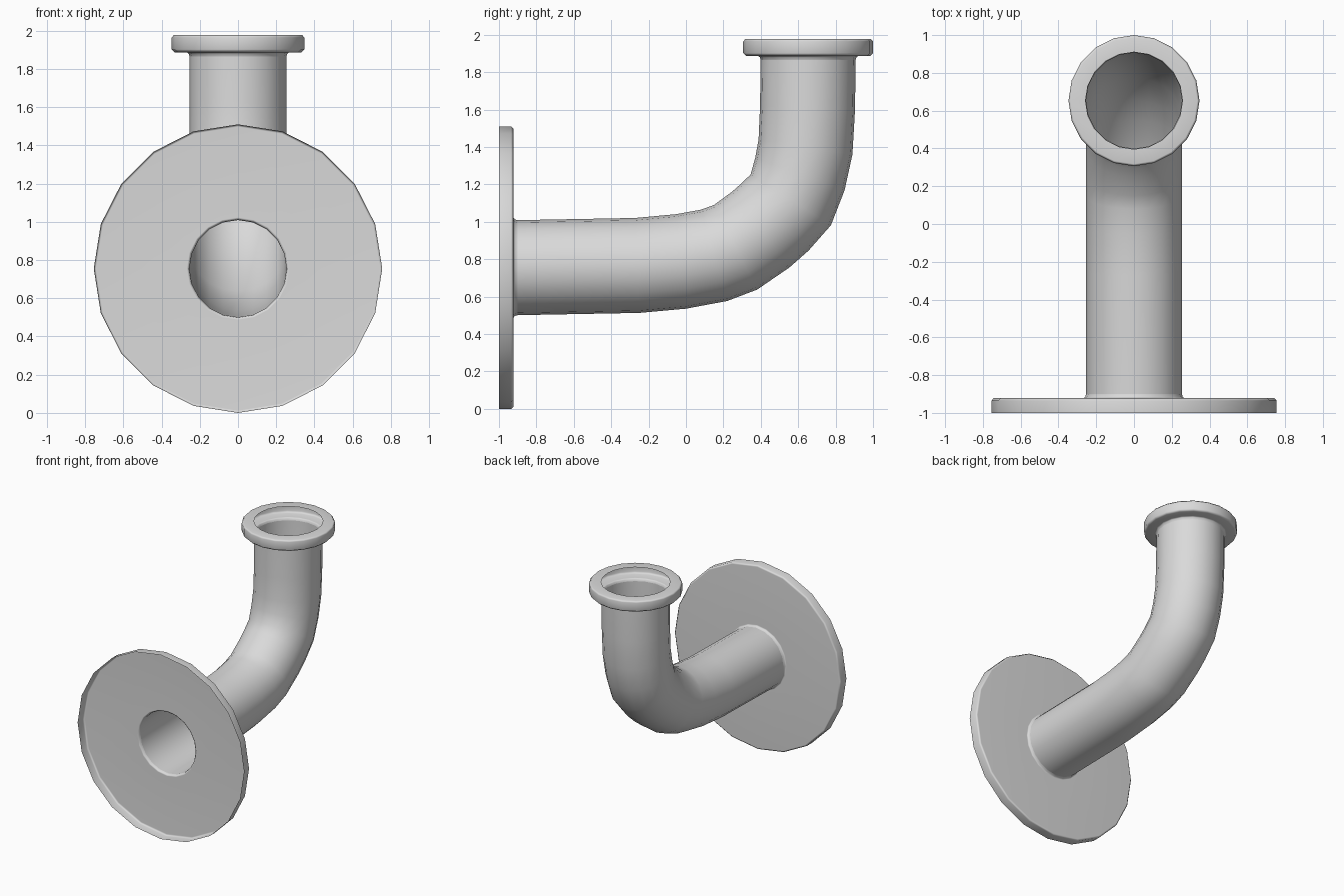
import bpy, bmesh, math
from mathutils import Vector

cube = bpy.data.objects.get("Cube")
if cube:
    bpy.data.objects.remove(cube, do_unlink=True)

SIDES = 20
PIPE_R = 0.254
BASE_Z = 0.755
END_Y = 0.653

metal = bpy.data.materials.new("grey metal")
metal.use_nodes = True
GREY = (0.7, 0.7, 0.7, 1)
metal.diffuse_color = GREY
metal.node_tree.nodes["Principled BSDF"].inputs["Base Color"].default_value = GREY


def ring(center, up, radius):
    """Circle of points spanned by the x axis and the given up direction."""
    steps = [2 * math.pi * i / SIDES for i in range(SIDES)]
    return [center + radius * (up * math.cos(a) + Vector((math.sin(a), 0, 0))) for a in steps]


def loft(name, rings):
    """Skin a chain of rings as an open shell."""
    bm = bmesh.new()
    loops = [[bm.verts.new(p) for p in r] for r in rings]
    for a, b in zip(loops, loops[1:]):
        for i in range(SIDES):
            j = (i + 1) % SIDES
            bm.faces.new((a[i], a[j], b[j], b[i]))
    mesh = bpy.data.meshes.new(name)
    bm.to_mesh(mesh)
    bm.free()
    mesh.materials.append(metal)
    obj = bpy.data.objects.new(name, mesh)
    bpy.context.collection.objects.link(obj)
    bpy.ops.object.select_all(action="DESELECT")
    obj.select_set(True)
    bpy.context.view_layer.objects.active = obj
    bpy.ops.object.shade_smooth_by_angle(angle=math.radians(50))
    weighted = obj.modifiers.new("flat plates", "WEIGHTED_NORMAL")
    weighted.keep_sharp = True
    return obj


# Wall flange: open-fronted rim, chamfered back edge, plate, fillet into the pipe
base_profile = [(0.755, -1), (0.755, -0.935), (0.742, -0.922),
                (0.268, -0.922), (0.258, -0.916), (PIPE_R, -0.9)]
loft("base_flange", [ring(Vector((0, y, BASE_Z)), Vector((0, 0, 1)), r)
                     for r, y in base_profile])

# Bent pipe: outer and inner points (y, z) of each cross-section of the bend
bend = [((-0.9, 0.505), (-0.9, 1.005)), ((-0.25, 0.517), (-0.27, 1.017)),
        ((0, 0.537), (-0.05, 1.04)), ((0.22, 0.577), (0.08, 1.065)),
        ((0.38, 0.638), (0.15, 1.09)), ((0.55, 0.758), (0.25, 1.16)),
        ((0.65, 0.85), (0.3, 1.2)), ((0.77, 0.985), (0.35, 1.25)),
        ((0.845, 1.17), (0.373, 1.34)), ((0.888, 1.36), (0.39, 1.44)),
        ((0.9, 1.6), (0.4, 1.62)), ((0.903, 1.865), (0.403, 1.865))]
sections = []
for outer, inner in bend:
    low, high = Vector((0, *outer)), Vector((0, *inner))
    sections.append(ring((low + high) / 2, (high - low).normalized(), PIPE_R))
loft("bent_pipe", sections)

# End flange: fillet, underside, chamfered rim and open top face
end_profile = [(PIPE_R, 1.865), (0.258, 1.88), (0.268, 1.887), (0.332, 1.887),
               (0.347, 1.902), (0.347, 1.965), (0.335, 1.978), (0.257, 1.978)]
loft("end_flange", [ring(Vector((0, END_Y, z)), Vector((0, -1, 0)), r)
                    for r, z in end_profile])
